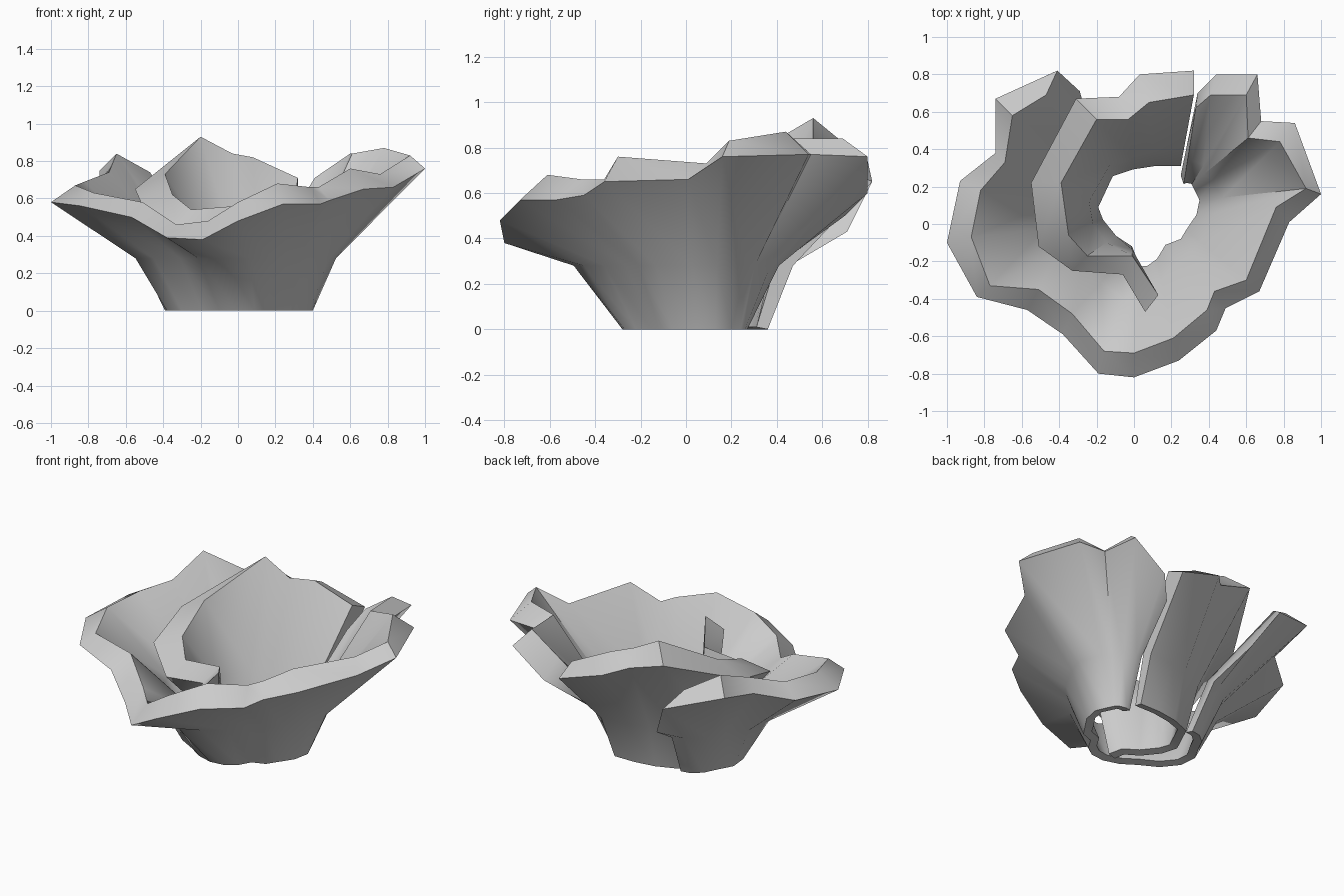
import bpy
import bmesh
import math
from mathutils import Vector


def toward(a, b, z):
    """Point on a flared profile between base a and rim b, at the waist height."""
    f = 0.56 * min(1, z / b.z)
    p = a.lerp(b, f)
    p.z = z
    return p


def petal(name, outer, inner, base):
    """Curled thick petal: base, waist and rim rows on both faces."""
    outer = [Vector(p) for p in outer]
    inner = [Vector(p) for p in inner]
    base = [Vector((x, y, 0)) for x, y in base]
    n = len(base)
    base_in = []
    for i, p in enumerate(base):
        t = (base[min(i + 1, n - 1)] - base[max(i - 1, 0)]).normalized()
        base_in.append(p + Vector((t.y, -t.x, 0)) * 0.05 + Vector((0, 0, 0.01)))
    waist_out = [toward(a, b, 0.28) for a, b in zip(base, outer)]
    waist_in = [toward(a, b, 0.32) for a, b in zip(base_in, inner)]
    rows = [base, waist_out, outer, inner, waist_in, base_in]

    bm = bmesh.new()
    grid = [[bm.verts.new(p) for p in row] for row in rows]
    for r in range(6):
        a, b = grid[r], grid[(r + 1) % 6]
        for i in range(n - 1):
            bm.faces.new((a[i], a[i + 1], b[i + 1], b[i]))
    for i in (0, n - 1):
        bm.faces.new((grid[0][i], grid[1][i], grid[4][i], grid[5][i]))
        bm.faces.new((grid[1][i], grid[2][i], grid[3][i], grid[4][i]))
    bmesh.ops.recalc_face_normals(bm, faces=bm.faces)
    mesh = bpy.data.meshes.new(name)
    bm.to_mesh(mesh)
    bm.free()
    ob = bpy.data.objects.new(name, mesh)
    bpy.context.collection.objects.link(ob)
    bpy.ops.object.select_all(action='DESELECT')
    ob.select_set(True)
    bpy.context.view_layer.objects.active = ob
    bpy.ops.object.shade_smooth_by_angle(angle=math.radians(50))


# Large petal wrapping right, front and left
petal(
    "outer_petal",
    [(.34, .70, .50), (.44, .80, .60), (.66, .80, .76), (.68, .55, .77),
     (.86, .54, .77), (1.0, .16, .76), (.83, .01, .66), (.67, -.36, .65),
     (.49, -.45, .59), (.44, -.57, .57), (.24, -.73, .57), (0, -.82, .48),
     (-.19, -.80, .38), (-.38, -.59, .39), (-.57, -.46, .50), (-.84, -.39, .56),
     (-1.0, -.10, .58), (-.93, .23, .62), (-.74, .38, .67), (-.74, .67, .75),
     (-.41, .82, .65), (-.29, .71, .43)],
    [(.33, .62, .58), (.41, .69, .71), (.60, .69, .84), (.61, .46, .84),
     (.78, .44, .87), (.92, .19, .83), (.76, .09, .73), (.60, -.30, .76),
     (.43, -.36, .66), (.39, -.46, .66), (.21, -.61, .68), (0, -.69, .58),
     (-.16, -.68, .48), (-.33, -.48, .46), (-.51, -.35, .58), (-.77, -.33, .63),
     (-.87, -.07, .67), (-.82, .18, .69), (-.69, .33, .74), (-.65, .58, .84),
     (-.47, .69, .74), (-.34, .62, .52)],
    [(.25, .26), (.28, .27), (.33, .26), (.35, .24), (.37, .20), (.40, .13),
     (.38, .03), (.32, -.06), (.28, -.12), (.20, -.15), (.16, -.22), (.09, -.27),
     (0, -.28), (-.10, -.25), (-.19, -.19), (-.30, -.13), (-.38, -.03),
     (-.39, .08), (-.34, .17), (-.30, .25), (-.24, .30), (-.18, .31)])

# Smaller petal curling inside, from the front round to the back
petal(
    "inner_petal",
    [(.06, -.47, .54), (-.06, -.27, .48), (-.33, -.25, .44), (-.51, -.12, .56),
     (-.55, .22, .65), (-.31, .67, .84), (-.08, .68, .77), (.03, .80, .74),
     (.32, .82, .65)],
    [(.13, -.38, .64), (-.01, -.17, .56), (-.25, -.17, .54), (-.35, -.06, .62),
     (-.39, .22, .73), (-.20, .56, .93), (-.03, .56, .84), (.08, .65, .82),
     (.32, .69, .71)],
    [(-.04, -.22), (-.05, -.15), (-.13, -.10), (-.21, 0), (-.24, .10),
     (-.15, .29), (-.02, .34), (.11, .36), (.25, .36)])
